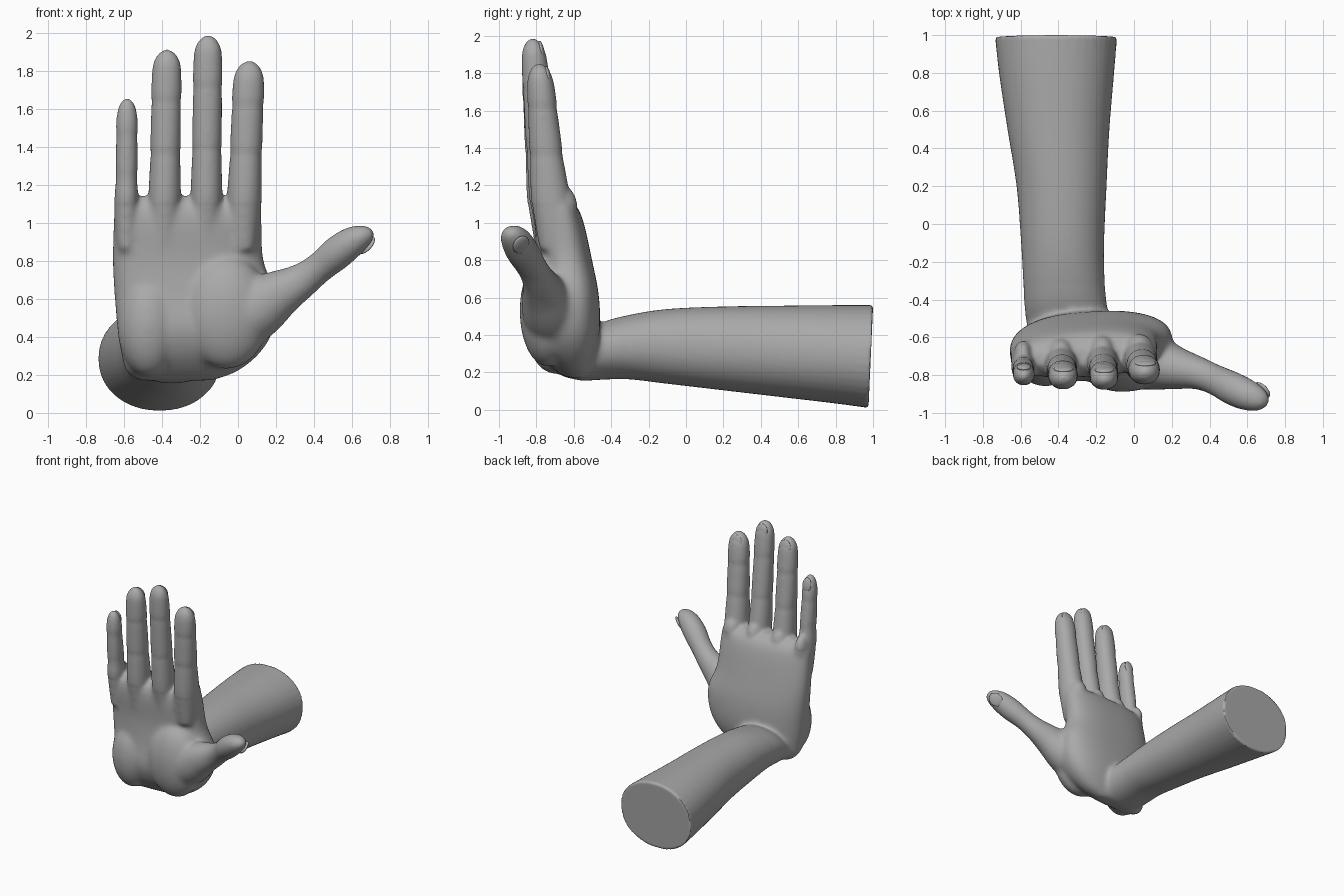
import bpy, bmesh, math
from mathutils import Vector, Matrix

cube = bpy.data.objects.get("Cube")
if cube:
    bpy.data.objects.remove(cube, do_unlink=True)

grey = bpy.data.materials.new("plain_grey")
grey.use_nodes = True
grey.diffuse_color = (0.4, 0.4, 0.4, 1)
bsdf = next(n for n in grey.node_tree.nodes if n.type == "BSDF_PRINCIPLED")
bsdf.inputs["Base Color"].default_value = grey.diffuse_color

X, Y, Z = Vector((1, 0, 0)), Vector((0, 1, 0)), Vector((0, 0, 1))
SIDES = 40


def smooth_path(sections, steps=5):
    """Catmull-Rom interpolation through section tuples."""
    pts = [Vector(s) for s in sections]
    out = []
    for i in range(len(pts) - 1):
        a, b, c, d = pts[max(i - 1, 0)], pts[i], pts[i + 1], pts[min(i + 2, len(pts) - 1)]
        for k in range(steps):
            t = k / steps
            out.append(0.5 * (2 * b + (c - a) * t + (2 * a - 5 * b + 4 * c - d) * t * t
                              + (3 * b - a - 3 * c + d) * t ** 3))
    return out + [pts[-1]]


def loft(bm, sections, u, v, power=1.0, shear=Vector()):
    """Closed tube of (x, y, z, radius_u, radius_v) sections."""
    rings = []
    for x, y, z, ru, rv in smooth_path(sections):
        ring = []
        for k in range(SIDES):
            a = math.tau * k / SIDES
            c, s = (math.copysign(abs(f) ** power, f) for f in (math.cos(a), math.sin(a)))
            p = Vector((x, y, z)) + u * c * max(ru, 0.003) + v * s * max(rv, 0.003)
            ring.append(bm.verts.new(p + shear * (c * ru if shear.x == 0 and u == X and v == Y else s * rv)))
        rings.append(ring)
    for r, q in zip(rings, rings[1:]):
        for k in range(SIDES):
            n = (k + 1) % SIDES
            bm.faces.new((r[k], r[n], q[n], q[k]))
    bm.faces.new(rings[0][::-1])
    bm.faces.new(rings[-1])


def box_section(z, x0, x1, y0, y1):
    return ((x0 + x1) / 2, (y0 + y1) / 2, z, (x1 - x0) / 2, (y1 - y0) / 2)


def bulge(bm, centre, scale):
    m = Matrix.Translation(centre) @ Matrix.Diagonal((*scale, 1))
    bmesh.ops.create_uvsphere(bm, u_segments=32, v_segments=20, radius=1, matrix=m)


def new_object(name, bm):
    bmesh.ops.recalc_face_normals(bm, faces=bm.faces)
    mesh = bpy.data.meshes.new(name)
    bm.to_mesh(mesh)
    bm.free()
    mesh.materials.append(grey)
    ob = bpy.data.objects.new(name, mesh)
    bpy.context.collection.objects.link(ob)
    return ob


def select_only(ob):
    bpy.ops.object.select_all(action="DESELECT")
    ob.select_set(True)
    bpy.context.view_layer.objects.active = ob


def nail(name, centre, along, out, width, length):
    bm = bmesh.new()
    side = along.cross(out).normalized()
    m = Matrix((side * width, along * length, out * 0.016)).transposed().to_4x4()
    bmesh.ops.create_uvsphere(bm, u_segments=20, v_segments=12, radius=1,
                              matrix=Matrix.Translation(centre) @ m)
    ob = new_object(name, bm)
    select_only(ob)
    bpy.ops.object.shade_smooth()


body = bmesh.new()

# Forearm, running back from the wrist to a flat tilted end
arm = [(0.988, -0.735, -0.09, 0.01, 0.56), (0.8, -0.715, -0.105, 0.035, 0.56),
       (0.5, -0.67, -0.13, 0.07, 0.557), (0.2, -0.622, -0.145, 0.105, 0.553),
       (-0.1, -0.598, -0.158, 0.14, 0.54), (-0.3, -0.587, -0.155, 0.163, 0.51),
       (-0.45, -0.58, -0.14, 0.16, 0.47), (-0.56, -0.56, -0.13, 0.155, 0.4),
       (-0.64, -0.5, -0.2, 0.18, 0.32)]
loft(body, [((a + b) / 2, y, (c + d) / 2, (b - a) / 2, (d - c) / 2) for y, a, b, c, d in arm],
     X, Z, 0.95, Y * 0.045)

# Palm and heel of the hand
palm = [(1.14, -0.60, 0.08, -0.74, -0.66), (1.09, -0.645, 0.12, -0.79, -0.59),
        (1.0, -0.655, 0.125, -0.81, -0.55), (0.8, -0.66, 0.135, -0.80, -0.505),
        (0.62, -0.65, 0.2, -0.81, -0.47), (0.45, -0.635, 0.19, -0.83, -0.462),
        (0.32, -0.615, 0.12, -0.79, -0.48), (0.22, -0.59, 0.0, -0.71, -0.52),
        (0.17, -0.53, -0.13, -0.64, -0.55)]
loft(body, [box_section(*s) for s in palm], X, Y, 0.8, Y * 0.05)
bulge(body, (-0.47, -0.70, 0.46), (0.165, 0.16, 0.27))
bulge(body, (-0.06, -0.74, 0.53), (0.23, 0.15, 0.30))

# Thumb, with its fleshy base
along = Vector((0.72, -0.24, 0.62)).normalized()
across = along.cross(Y).normalized()
thumb = [(-0.08, -0.70, 0.44, 0.17, 0.15), (0.08, -0.73, 0.54, 0.165, 0.15),
         (0.22, -0.765, 0.635, 0.128, 0.115), (0.34, -0.79, 0.70, 0.095, 0.088),
         (0.43, -0.825, 0.765, 0.082, 0.082), (0.52, -0.87, 0.84, 0.09, 0.09),
         (0.60, -0.905, 0.902, 0.082, 0.085), (0.66, -0.928, 0.94, 0.062, 0.066),
         (0.695, -0.94, 0.958, 0.036, 0.04), (0.71, -0.945, 0.965, 0.004, 0.004)]
loft(body, thumb, across, across.cross(along).normalized())
out = Vector((0.62, 0.5, -0.53)).normalized()
out = (out - along * out.dot(along)).normalized()
nail("thumb_nail", Vector((0.63, -0.917, 0.92)) + out * 0.068, along, out, 0.05, 0.06)


# Fingers: base x, tip x, tip z, two joint heights, base y, tip y, half width
def finger(name, bx, tx, tip, j1, j2, by, ty, r):
    profile = [(0.85, 0.8), (1.0, 1.05), (1.14, 1.07), (j1 - 0.05, 1.0), (j1, 0.96),
               (j1 + 0.05, 1.0), (j2 - 0.045, 0.98), (j2, 0.95), (j2 + 0.05, 1.0),
               (tip - 0.1, 0.94), (tip - 0.05, 0.76), (tip - 0.018, 0.46), (tip, 0.03)]
    sections = []
    for z, f in profile:
        t = max(0, (z - 1) / (tip - 1))
        depth = (0.1 - 0.032 * t) * (r / 0.08) ** 0.6
        sections.append((bx + (tx - bx) * t, by + (ty - by) * t ** 0.7, z, r * f, depth * f))
    loft(body, sections, X, Y, 0.95)
    # Knuckle and tendon ridge on the back of the hand
    bulge(body, (bx, by + 0.035, 1.08), (r * 0.9, 0.085, 0.12))
    slope = Vector((0.1, 0.1, -0.4)).normalized()
    nail(name + "_nail", Vector((tx, ty + 0.048, tip - 0.075)), Vector((0, -0.2, 1)).normalized(),
         Vector((0, 1, 0.2)).normalized(), r * 0.66, 0.058)


finger("little_finger", -0.588, -0.583, 1.66, 1.245, 1.455, -0.735, -0.805, 0.058)
finger("ring_finger", -0.388, -0.373, 1.915, 1.36, 1.635, -0.725, -0.815, 0.080)
finger("middle_finger", -0.168, -0.157, 1.99, 1.385, 1.71, -0.71, -0.82, 0.078)
finger("index_finger", 0.028, 0.06, 1.855, 1.36, 1.61, -0.70, -0.785, 0.085)

# Fuse the parts into one skin and soften the joins
skin = new_object("hand_and_forearm", body)
select_only(skin)
fuse = skin.modifiers.new("fuse", "REMESH")
fuse.mode = "VOXEL"
fuse.voxel_size = 0.011
bpy.ops.object.modifier_apply(modifier=fuse.name)
bm = bmesh.new()
bm.from_mesh(skin.data)
soft = [v for v in bm.verts if v.co.y < 0.93]
hand = [v for v in soft if v.co.z < 1.1 and v.co.y < -0.3]
for group, passes in ((soft, 6), (hand, 14)):
    for _ in range(passes):
        bmesh.ops.smooth_vert(bm, verts=group, factor=0.5, use_axis_x=True,
                              use_axis_y=True, use_axis_z=True)
bm.to_mesh(skin.data)
bm.free()
skin.data.materials.clear()
skin.data.materials.append(grey)
bpy.ops.object.shade_smooth_by_angle(angle=math.radians(50))
